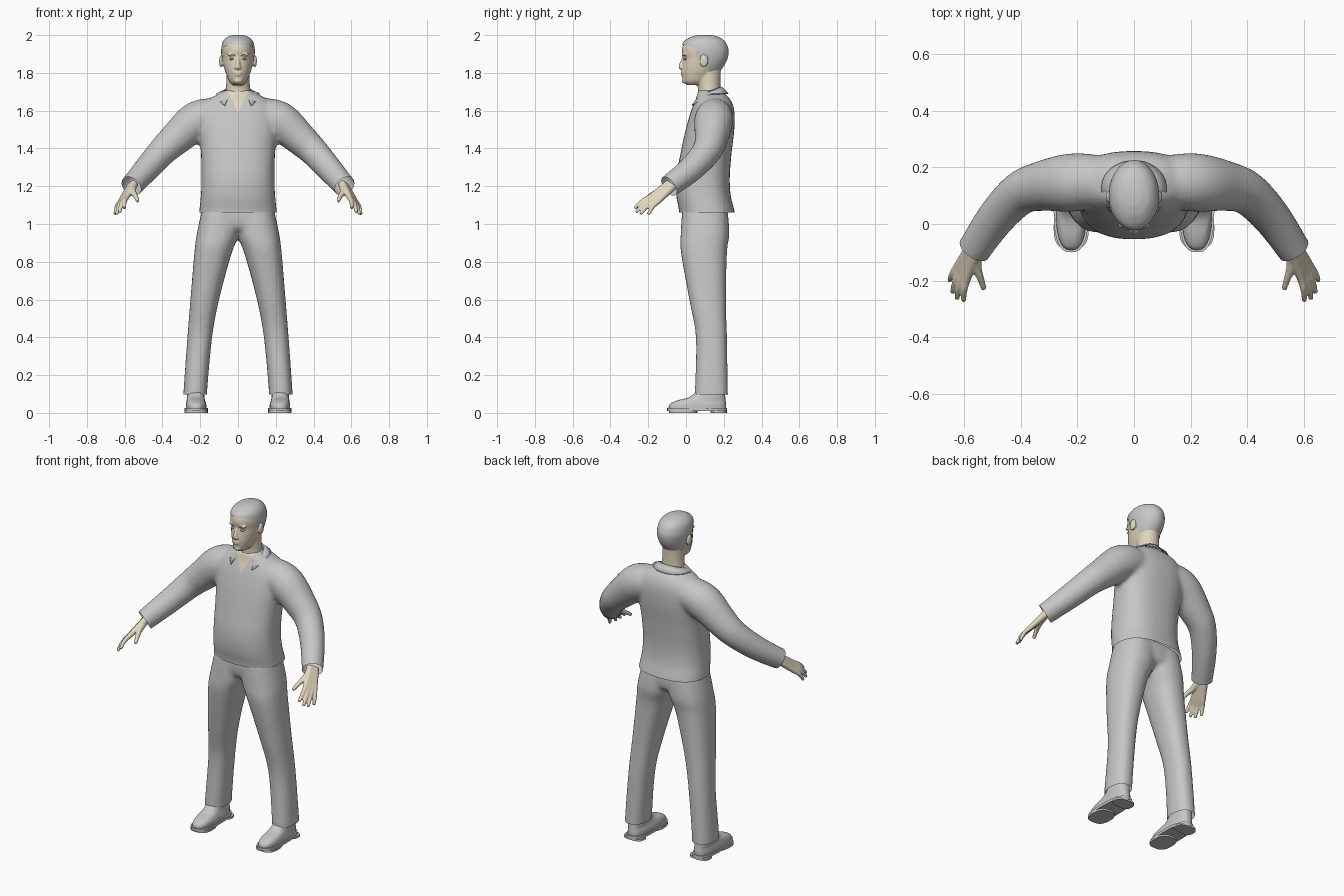
import bpy, bmesh, math
from mathutils import Vector, Matrix

cube = bpy.data.objects.get("Cube")
if cube:
    bpy.data.objects.remove(cube, do_unlink=True)


def material(name, color):
    m = bpy.data.materials.new(name)
    m.use_nodes = True
    m.diffuse_color = (*color, 1)
    bsdf = next(n for n in m.node_tree.nodes if n.type == 'BSDF_PRINCIPLED')
    bsdf.inputs["Base Color"].default_value = (*color, 1)
    return m


GREY = material("cloth_grey", (0.57, 0.57, 0.57))
SKIN = material("skin_beige", (0.76, 0.68, 0.51))


def spline(rows, steps):
    """Smoothly interpolate rows of numbers."""
    out = []
    for i in range(len(rows) - 1):
        quad = zip(rows[max(i - 1, 0)], rows[i], rows[i + 1], rows[min(i + 2, len(rows) - 1)])
        quad = list(quad)
        for s in range(steps):
            t = s / steps
            out.append([b + t * ((c - a) / 2 + t * ((a - 2.5 * b + 2 * c - d / 2)
                        + t * (1.5 * (b - c) + (d - a) / 2))) for a, b, c, d in quad])
    return out + [list(rows[-1])]


def bridge(bm, rings):
    loops = [[bm.verts.new(p) for p in ring] for ring in rings]
    n = len(loops[0])
    for lo, hi in zip(loops, loops[1:]):
        for k in range(n):
            bm.faces.new((lo[k], lo[(k + 1) % n], hi[(k + 1) % n], hi[k]))
    bm.faces.new(loops[0][::-1])
    bm.faces.new(loops[-1])


def stack(bm, rows, power=2.0, n=32, steps=5):
    """Horizontal rings: height, front, back, half width (or inner and outer x)."""
    rings = []
    for z, front, back, *xs in spline(rows, steps):
        x0, x1 = xs if len(xs) == 2 else (-xs[0], xs[0])
        ring = []
        for k in range(n):
            a = math.tau * k / n
            c, s = [math.copysign(abs(v) ** (2 / power), v) for v in (math.cos(a), math.sin(a))]
            ring.append(((x0 + x1) / 2 + c * (x1 - x0) / 2,
                         (front + back) / 2 + s * (back - front) / 2, z))
        rings.append(ring)
    bridge(bm, rings)


def tube(bm, rows, n=16, steps=5):
    """Round limb along x, y, z, radius."""
    pts = spline(rows, steps)
    rings = []
    for i, (x, y, z, r) in enumerate(pts):
        t = Vector(pts[min(i + 1, len(pts) - 1)][:3]) - Vector(pts[max(i - 1, 0)][:3])
        side = t.cross(Vector((0.1, 0, 1))).normalized()
        up = side.cross(t).normalized()
        rings.append([Vector((x, y, z)) + r * (side * math.cos(a) + up * math.sin(a))
                      for a in (math.tau * k / n for k in range(n))])
    bridge(bm, rings)


def ball(bm, loc, size):
    bmesh.ops.create_uvsphere(bm, u_segments=20, v_segments=12, radius=1,
                              matrix=Matrix.LocRotScale(Vector(loc), None, Vector(size)))


def finish(name, bm, mats, voxel=0, smooth=0, cuts=(), mirror=False, thick=0, rule=None):
    """Make the object, fuse its pieces, trim openings and colour faces."""
    bmesh.ops.recalc_face_normals(bm, faces=bm.faces)
    me = bpy.data.meshes.new(name)
    bm.to_mesh(me)
    bm.free()
    ob = bpy.data.objects.new(name, me)
    bpy.context.collection.objects.link(ob)
    if voxel:
        mod = ob.modifiers.new("Fuse", 'REMESH')
        mod.mode = 'VOXEL'
        mod.voxel_size = voxel
        mod = ob.modifiers.new("Soften", 'SMOOTH')
        mod.factor, mod.iterations = 0.5, smooth
        bpy.context.view_layer.update()
        graph = bpy.context.evaluated_depsgraph_get()
        ob.data = bpy.data.meshes.new_from_object(ob.evaluated_get(graph))
        ob.modifiers.clear()
        me = ob.data
    me.materials.clear()
    for m in mats:
        me.materials.append(m)
    bm = bmesh.new()
    bm.from_mesh(me)
    for point, normal, trim in cuts:
        bmesh.ops.bisect_plane(bm, geom=bm.verts[:] + bm.edges[:] + bm.faces[:],
                               plane_co=point, plane_no=normal, clear_outer=trim)
    for f in bm.faces:
        f.material_index = int(bool(rule and rule(f.calc_center_median())))
    bm.to_mesh(me)
    bm.free()
    me.shade_smooth()
    me.set_sharp_from_angle(angle=math.radians(45))
    if mirror:
        ob.modifiers.new("Mirror", 'MIRROR')
    if thick:
        ob.modifiers.new("Thickness", 'SOLIDIFY').thickness = thick
    return ob


# Shirt: torso and both sleeves, with an open neck
bm = bmesh.new()
stack(bm, [(1.02, -.037, .265, .207), (1.07, -.037, .257, .205), (1.15, -.052, .237, .197),
           (1.25, -.052, .232, .193), (1.38, -.028, .242, .197), (1.5, -.002, .256, .207),
           (1.6, .027, .256, .2), (1.66, .052, .235, .155), (1.695, .06, .2, .09),
           (1.71, .065, .19, .07)], power=2.4)
for s in (-1, 1):
    tube(bm, [(s * .1, .15, 1.57, .09), (s * .17, .15, 1.565, .1), (s * .235, .145, 1.535, .103),
              (s * .32, .135, 1.46, .09), (s * .4, .11, 1.385, .078), (s * .485, .025, 1.29, .069),
              (s * .565, -.09, 1.2, .06), (s * .595, -.135, 1.17, .058)], n=24)
cuts = [((0, 0, 1.062), (0, 0, -1), True)]
for s in (-1, 1):
    cuts.append(((s * .565, -.09, 1.2), (s * .085, -.125, -.09), True))
    cuts.append(((0, 0, 1.59), (s, 0, -.5), False))
finish("shirt", bm, [GREY, SKIN], .012, 8, cuts,
       rule=lambda c: c.y < .12 and abs(c.x) < .5 * (c.z - 1.59))

# Collar: a folded band, open at the front
bm = bmesh.new()
last = None
for k in range(33):
    a = math.radians(-142 + 284 * k / 32)
    s, c = math.sin(a), math.cos(a)
    drop = max(0, -c)
    top = bm.verts.new((.076 * s, .125 + .064 * c, 1.705 + .022 * c))
    low = bm.verts.new((.115 * s, .13 + (.095 if c > 0 else .128) * c, 1.692 - .08 * drop))
    if last:
        bm.faces.new((last[0], top, low, last[1]))
    last = top, low
finish("collar", bm, [GREY], thick=.006)

# Trousers: hips and two legs
bm = bmesh.new()
stack(bm, [(.955, .03, .18, .12), (.98, -.01, .215, .19), (1.04, -.02, .222, .194),
           (1.1, -.015, .215, .185)], power=2.4)
for s in (-1, 1):
    stack(bm, [(z, f, b, s * i, s * o) for z, f, b, i, o in
               [(1.08, -.02, .22, -.02, .19), (.95, -.028, .23, -.008, .218),
                (.85, -.027, .217, .032, .231), (.6, .017, .212, .1, .252),
                (.4, .052, .217, .137, .268), (.12, .047, .222, .163, .288),
                (.05, .045, .224, .163, .29)]], power=2.3)
finish("trousers", bm, [GREY], .012, 6, [((0, 0, .098), (0, 0, -1), True)])

# Shoes: uppers, soles and heels
bm = bmesh.new()
stack(bm, [(.02, -.092, .212, .168, .276), (.045, -.087, .212, .168, .276),
           (.065, -.05, .21, .174, .272), (.085, .02, .208, .178, .27),
           (.13, .07, .205, .18, .268)], power=2.6)
finish("shoe_uppers", bm, [GREY], mirror=True)
bm = bmesh.new()
for z0, z1, front, back in ((.01, .026, -.1, .218), (0, .012, -.09, .06), (0, .012, .13, .216)):
    stack(bm, [(z0, front, back, .16, .284), (z1, front, back, .16, .284)], power=2.7, steps=1)
finish("shoe_soles", bm, [GREY], mirror=True)

# Hands: four fingers running back through the palm, plus a thumb
bm = bmesh.new()
wrist = Vector((.558, -.078, 1.208))
first, fourth = Vector((.588, -.187, 1.145)), Vector((.62, -.145, 1.122))
tips = [(.602, -.272, 1.083), (.626, -.265, 1.062), (.642, -.242, 1.052), (.652, -.2, 1.05)]
for k, tip in enumerate(tips):
    knuckle = first.lerp(fourth, k / 3)
    root = wrist + (knuckle - first.lerp(fourth, .5)) * .5
    bend = knuckle.lerp(Vector(tip), .5) + Vector((.005, -.003, .006))
    tube(bm, [(*root, .023), (*knuckle, .015), (*bend, .012), (*tip, .009)], n=12)
tube(bm, [(*wrist, .022), (.556, -.15, 1.17, .018), (.543, -.19, 1.148, .013),
          (.53, -.23, 1.12, .01)], n=12)
finish("hands", bm, [SKIN], .005, 3, mirror=True)

# Head: skull, neck, nose, lips and ears
skull = [(1.735, .005, .08, .025), (1.755, -.015, .125, .046), (1.8, -.022, .17, .065),
         (1.84, -.02, .2, .077), (1.88, -.016, .217, .083), (1.92, -.022, .22, .085),
         (1.96, -.01, .203, .076), (1.985, .027, .17, .054), (1.996, .065, .13, .025)]
bm = bmesh.new()
stack(bm, skull)
stack(bm, [(1.62, .06, .19, .075), (1.7, .064, .184, .066), (1.75, .06, .182, .062),
           (1.82, .05, .185, .06)])
tube(bm, [(0, -.01, 1.885, .008), (0, -.022, 1.855, .01), (0, -.027, 1.833, .013),
          (0, -.02, 1.822, .009)], n=12)
ball(bm, (0, -.017, 1.802), (.023, .011, .005))
ball(bm, (0, -.016, 1.791), (.02, .011, .006))
ball(bm, (0, -.008, 1.758), (.022, .014, .014))
for s in (-1, 1):
    ball(bm, (s * .01, -.025, 1.828), (.009, .01, .007))
    ball(bm, (s * .028, -.004, 1.897), (.03, .013, .008))
    ball(bm, (s * .09, .095, 1.862), (.01, .022, .033))
finish("head", bm, [SKIN], .005, 3)

# Hair: a close cap trimmed along the hairline
hairline = [(-.1, 1.952), (.01, 1.947), (.045, 1.93), (.062, 1.865), (.105, 1.875),
            (.125, 1.8), (.3, 1.765)]


def is_hair(p):
    for (y0, z0), (y1, z1) in zip(hairline, hairline[1:]):
        if y0 <= p.y < y1:
            return p.z > z0 + (z1 - z0) * (p.y - y0) / (y1 - y0)
    return False


bm = bmesh.new()
stack(bm, [(z + .004, f - .004, b + .005, x + .004) for z, f, b, x in skull], n=96, steps=10)
bare = [f for f in bm.faces if not is_hair(f.calc_center_median())]
bmesh.ops.delete(bm, geom=bare, context='FACES')
finish("hair", bm, [GREY])

# Eyes and eyebrows
bm = bmesh.new()
ball(bm, (.032, -.002, 1.874), (.014, .011, .006))
tube(bm, [(.016, -.018, 1.891, .002), (.034, -.015, 1.898, .003), (.052, -.002, 1.894, .002)], n=8)
finish("eyes_and_brows", bm, [GREY], mirror=True)
